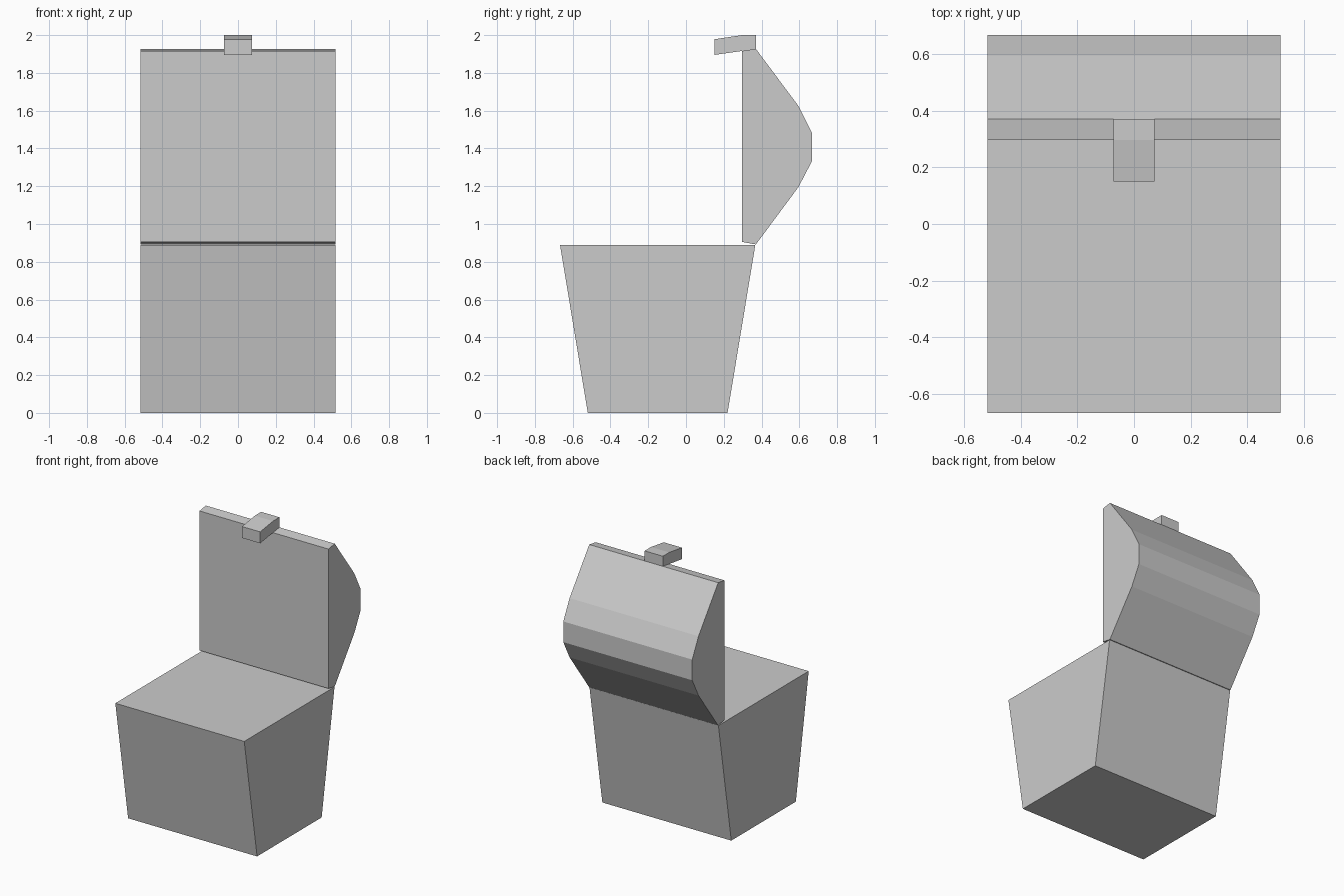
import bpy, bmesh

if "Cube" in bpy.data.objects:
    bpy.data.objects.remove(bpy.data.objects["Cube"])


def extrude_profile(name, profile, half_width):
    """Extrude a (y, z) side profile symmetrically along x."""
    bm = bmesh.new()
    face = bm.faces.new([bm.verts.new((-half_width, y, z)) for y, z in profile])
    result = bmesh.ops.extrude_face_region(bm, geom=[face], use_keep_orig=True)
    moved = [v for v in result["geom"] if isinstance(v, bmesh.types.BMVert)]
    bmesh.ops.translate(bm, verts=moved, vec=(2 * half_width, 0, 0))
    bmesh.ops.recalc_face_normals(bm, faces=bm.faces)
    mesh = bpy.data.meshes.new(name)
    bm.to_mesh(mesh)
    bm.free()
    obj = bpy.data.objects.new(name, mesh)
    bpy.context.collection.objects.link(obj)
    return obj


# Tapered chest body
extrude_profile("chest_base", [(-0.52, 0), (0.22, 0), (0.367, 0.89), (-0.667, 0.89)], 0.517)

# Open lid, standing upright with its domed side to the back
extrude_profile("chest_lid", [
    (0.297, 0.905), (0.37, 0.892), (0.595, 1.195), (0.667, 1.333),
    (0.667, 1.483), (0.595, 1.625), (0.37, 1.927), (0.297, 1.916)], 0.517)

# Bent latch on the free edge of the lid
extrude_profile("latch", [
    (0.15, 1.895), (0.297, 1.916), (0.37, 1.927),
    (0.37, 2.0), (0.297, 2.0), (0.15, 1.978)], 0.073)
